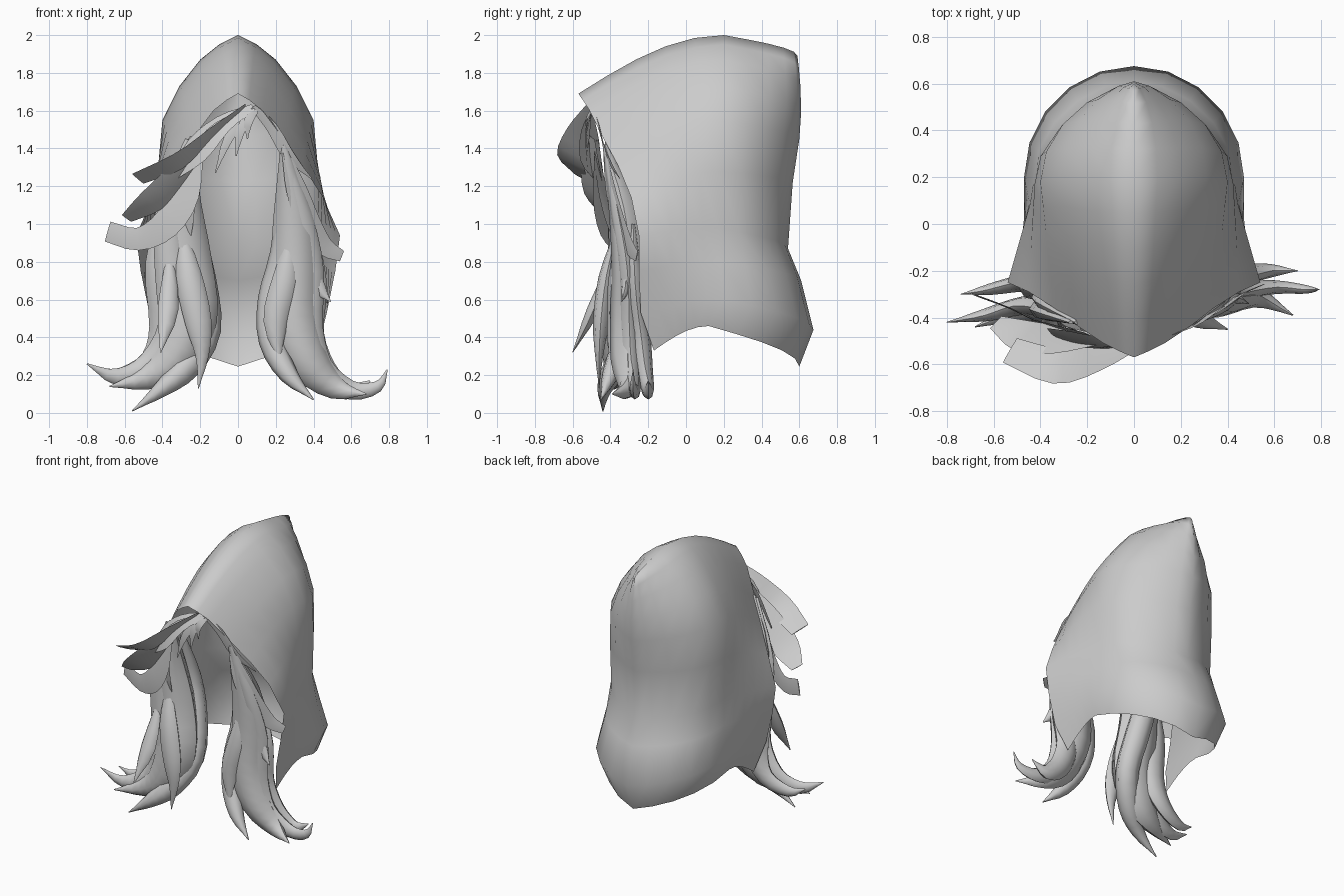
import bpy, bmesh, math
from mathutils import Vector

cube = bpy.data.objects.get("Cube")
if cube:
    bpy.data.objects.remove(cube)

GREY = (0.6, 0.6, 0.6, 1)
grey = bpy.data.materials.new("plain grey")
grey.use_nodes = True
grey.diffuse_color = GREY
grey.node_tree.nodes["Principled BSDF"].inputs["Base Color"].default_value = GREY


def finish(bm, name, angle):
    mesh = bpy.data.meshes.new(name)
    bm.to_mesh(mesh)
    bm.free()
    mesh.materials.append(grey)
    ob = bpy.data.objects.new(name, mesh)
    bpy.context.collection.objects.link(ob)
    bpy.ops.object.select_all(action='DESELECT')
    ob.select_set(True)
    bpy.context.view_layer.objects.active = ob
    bpy.ops.object.shade_smooth_by_angle(angle=math.radians(angle))


def skin(bm, rows, closed=False):
    """Bridge rows of points with quads."""
    grid = [[bm.verts.new(p) for p in row] for row in rows]
    for a, b in zip(grid, grid[1:]):
        n = len(a)
        for i in range(n if closed else n - 1):
            j = (i + 1) % n
            bm.faces.new((a[i], a[j], b[j], b[i]))
    return grid


# Hood: each row runs from the front rim, past the side, to the back centre
def hood_row(rim, side, back, taper, steps=5):
    rim, side = Vector(rim), Vector(side)
    row = []
    for i in range(steps):
        s = i / steps
        p = rim.lerp(side, s)
        p.z = rim.z + (side.z - rim.z) * math.sin(s * math.pi / 2)
        row.append(p)
    for i in range(steps + 1):
        s = i / steps
        a = s * math.pi / 2
        x = side.x * math.cos(a) ** taper if i < steps else 0
        y = side.y + (back[0] - side.y) * math.sin(a)
        row.append(Vector((x, y, side.z + (back[1] - side.z) * s)))
    return row


hood_rows = [
    hood_row((0, -.57, 1.69), (0, .2, 2), (.59, 1.89), 1),
    hood_row((.06, -.545, 1.655), (.1, .2, 1.95), (.597, 1.83), 1.2),
    hood_row((.13, -.51, 1.6), (.2, .2, 1.87), (.605, 1.74), 1.3),
    hood_row((.25, -.43, 1.44), (.31, .2, 1.73), (.61, 1.6), 1.3),
    hood_row((.34, -.36, 1.31), (.4, .18, 1.55), (.6, 1.45), 1.3),
    hood_row((.45, -.29, 1.14), (.425, .17, 1.28), (.565, 1.22), 1.3),
    hood_row((.54, -.25, .94), (.42, .17, .98), (.54, .87), 1.25),
    hood_row((.515, -.25, .75), (.43, .18, .8), (.61, .7), 1.1),
    hood_row((.47, -.24, .53), (.47, .2, .6), (.675, .44), 1),
    hood_row((.42, -.17, .33), (.43, .12, .46), (.6, .245), 1),
]
bm = bmesh.new()
skin(bm, hood_rows)
bmesh.ops.mirror(bm, geom=bm.verts[:] + bm.edges[:] + bm.faces[:],
                 axis='X', merge_dist=0.0005)
bmesh.ops.remove_doubles(bm, verts=bm.verts[:], dist=0.0005)
bmesh.ops.recalc_face_normals(bm, faces=bm.faces[:])
finish(bm, "hood", 120)


def smooth_path(points, sub=3):
    """Catmull-Rom through points of (x, y, z, width)."""
    p = [Vector(q) for q in points]
    p = [p[0] * 2 - p[1]] + p + [p[-1] * 2 - p[-2]]
    out = []
    for a, b, c, d in zip(p, p[1:], p[2:], p[3:]):
        for k in range(sub):
            t = k / sub
            out.append((b * 2 + (c - a) * t + (a * 2 - b * 5 + c * 4 - d) * t * t
                        + (b * 3 - a - c * 3 + d) * t ** 3) / 2)
    return out + [p[-2]]


def strand(name, *points, thick=0.6, facing=(0, -1, 0), sides=8):
    """Tapered lens-shaped lock of hair along a path."""
    path = smooth_path(points)
    rows = []
    for i, q in enumerate(path):
        ahead = path[min(i + 1, len(path) - 1)].to_3d()
        tangent = (ahead - path[max(i - 1, 0)].to_3d()).normalized()
        across = tangent.cross(Vector(facing)).normalized()
        out = across.cross(tangent)
        half = max(q.w, 0.006) / 2
        ring = []
        for k in range(sides):
            a = 2 * math.pi * k / sides
            ring.append(q.to_3d() + across * half * math.cos(a)
                        + out * half * thick * math.sin(a))
        rows.append(ring)
    bm = bmesh.new()
    grid = skin(bm, rows, closed=True)
    bm.faces.new(grid[0])
    bm.faces.new(grid[-1])
    bmesh.ops.recalc_face_normals(bm, faces=bm.faces[:])
    finish(bm, name, 50)


def flap(name, *points, facing=(0, -1, 0)):
    """Thin ribbon of hair with a blunt end."""
    strand(name, *points, thick=0.06, facing=facing, sides=6)


# Right lock: a broad body with strands that flick outward at the bottom
strand("right_lock_body", (-.24, -.42, 1.46, .03), (-.31, -.33, 1.12, .23), (-.28, -.3, .78, .29),
       (-.26, -.33, .5, .3), (-.35, -.35, .28, .24), (-.5, -.38, .18, .12), (-.68, -.44, .14, 0), thick=.75)
strand("right_lock_outer", (-.27, -.42, 1.45, .02), (-.36, -.37, 1.08, .15), (-.35, -.36, .75, .18),
       (-.33, -.36, .45, .19), (-.47, -.35, .25, .14), (-.64, -.39, .19, .09), (-.8, -.42, .26, 0))
strand("right_lock_inner", (-.24, -.3, 1.35, .02), (-.25, -.18, .98, .14), (-.2, -.2, .7, .17),
       (-.17, -.27, .44, .16), (-.27, -.37, .25, .15), (-.4, -.43, .13, .09), (-.56, -.44, .01, 0), thick=.9)
strand("right_lock_front", (-.3, -.36, .98, .03), (-.26, -.42, .72, .14), (-.21, -.45, .48, .14),
       (-.19, -.46, .3, .07), (-.21, -.46, .13, 0))
strand("right_lock_rear", (-.38, -.28, 1.15, .03), (-.41, -.28, .8, .16), (-.38, -.26, .45, .18),
       (-.46, -.25, .27, .13), (-.62, -.28, .2, .08), (-.74, -.3, .24, 0))
strand("right_lock_wisp", (-.36, -.36, .88, .02), (-.37, -.49, .55, .11), (-.41, -.6, .32, 0))

# Left lock: same build with a separate inner curl, set further back
strand("left_lock_body", (.24, -.43, 1.42, .03), (.29, -.33, 1.08, .2), (.3, -.29, .78, .26),
       (.29, -.29, .5, .28), (.37, -.31, .27, .22), (.52, -.31, .13, .12), (.68, -.39, .1, 0), thick=.8)
strand("left_lock_outer", (.24, -.43, 1.4, .02), (.33, -.36, 1.05, .12), (.38, -.31, .75, .15),
       (.36, -.3, .45, .18), (.43, -.29, .23, .16), (.6, -.27, .12, .1), (.74, -.28, .14, .06), (.79, -.28, .23, 0))
strand("left_lock_inner", (.24, -.36, 1.3, .02), (.24, -.3, .85, .14), (.18, -.29, .6, .15),
       (.18, -.33, .38, .14), (.27, -.4, .2, .1), (.4, -.45, .07, 0), thick=.9)
strand("left_lock_front", (.28, -.36, .95, .03), (.25, -.37, .7, .14), (.2, -.38, .48, .13), (.22, -.41, .26, 0))
strand("left_lock_rear", (.39, -.28, 1, .03), (.4, -.27, .7, .14), (.37, -.24, .42, .17),
       (.45, -.22, .22, .15), (.58, -.2, .12, .1), (.7, -.2, .17, 0))
strand("left_lock_wisp", (.4, -.32, .78, .03), (.43, -.32, .66, .07), (.49, -.34, .59, 0))

# Fringe swept from the parting to the right
flap("fringe_sheet", (.08, -.49, 1.62, .04), (-.08, -.52, 1.53, .12), (-.22, -.51, 1.39, .17),
     (-.36, -.46, 1.24, .05), facing=(-.3, -.8, .5))
flap("fringe_upper_flap", (.04, -.51, 1.63, .03), (-.14, -.57, 1.48, .13), (-.32, -.61, 1.33, .17),
     (-.53, -.54, 1.24, .13), facing=(0, .45, .9))
flap("fringe_lower_flap", (-.14, -.5, 1.46, .05), (-.3, -.5, 1.28, .16), (-.46, -.48, 1.12, .18),
     (-.59, -.42, 1.03, .08), facing=(-.3, .7, .6))
flap("fringe_long_ribbon", (-.2, -.47, 1.44, .04), (-.28, -.46, 1.17, .17), (-.38, -.43, 1, .16),
     (-.53, -.36, .92, .12), (-.69, -.3, .96, .11), facing=(-.4, -.9, 0))
flap("fringe_inner_ribbon", (-.18, -.48, 1.44, .04), (-.26, -.45, 1.22, .1), (-.29, -.4, 1.02, .12),
     (-.27, -.36, .86, .02), facing=(-.4, -.9, 0))
for i, (x, z, tip_x, tip_z) in enumerate([(.06, 1.6, -.12, 1.27), (.08, 1.6, -.01, 1.36),
                                          (.0, 1.59, -.26, 1.33), (.1, 1.6, .05, 1.45)]):
    flap("fringe_wisp_%d" % i, (x, -.5, z, .02), ((x + tip_x) / 2 - .02, -.53, (z + tip_z) / 2 + .02, .05),
         (tip_x, -.52, tip_z, 0))

# Left side of the fringe, following the rim
flap("fringe_left_sweep", (.08, -.5, 1.62, .03), (.18, -.46, 1.51, .06), (.27, -.42, 1.36, .06), (.39, -.35, 1.24, 0))
flap("fringe_left_ribbon", (.25, -.43, 1.38, .04), (.31, -.4, 1.18, .12), (.38, -.35, 1, .13),
     (.46, -.3, .88, .1), (.55, -.26, .83, .06), facing=(.4, -.9, 0))
